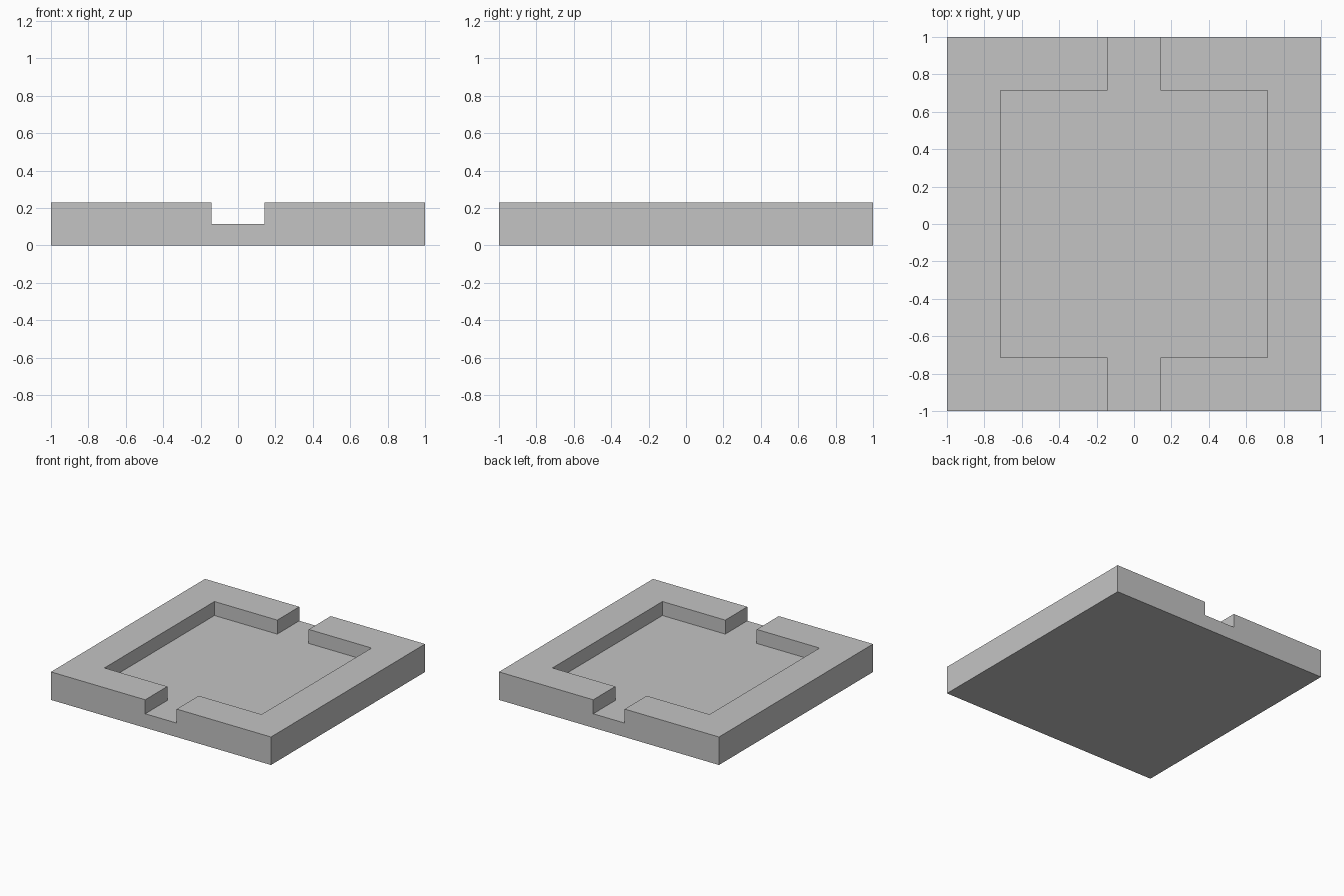
import bpy
import bmesh
from mathutils import Matrix, Vector

cube = bpy.data.objects.get("Cube")
if cube:
    bpy.data.objects.remove(cube, do_unlink=True)

HALF = 1.0       # half width of the tile
INNER = 0.714    # half width of the sunken floor
GAP = 0.143      # half width of the openings, front and back
FLOOR_Z = 0.115
TOP_Z = 0.23

# Plain grey for the whole tile
grey = bpy.data.materials.new("grey")
grey.use_nodes = True
colour = (0.55, 0.55, 0.55, 1)
grey.diffuse_color = colour
grey.node_tree.nodes["Principled BSDF"].inputs["Base Color"].default_value = colour

# Floor slab
bm = bmesh.new()
bmesh.ops.create_cube(bm, size=1, matrix=Matrix.Translation((0, 0, FLOOR_Z / 2))
                      @ Matrix.Diagonal((2 * HALF, 2 * HALF, FLOOR_Z, 1)))


def cut(axis, offset):
    normal = Vector((0, 0, 0))
    normal[axis] = 1
    bmesh.ops.bisect_plane(bm, geom=bm.verts[:] + bm.edges[:] + bm.faces[:],
                           plane_co=normal * offset, plane_no=normal)


for side in (-1, 1):
    cut(0, side * INNER)
    cut(0, side * GAP)
    cut(1, side * INNER)


# Raised walls: the rim of the slab, apart from the two openings
def is_wall(face):
    c = face.calc_center_median()
    return face.normal.z > 0.9 and (
        abs(c.x) > INNER or (abs(c.y) > INNER and abs(c.x) > GAP))


bm.normal_update()
walls = [f for f in bm.faces if is_wall(f)]
raised = bmesh.ops.extrude_face_region(bm, geom=walls)["geom"]
for v in raised:
    if isinstance(v, bmesh.types.BMVert):
        v.co.z = TOP_Z
leftover = [f for f in walls if f.is_valid]
if leftover:
    bmesh.ops.delete(bm, geom=leftover, context="FACES")

# Merge coplanar faces into clean flat surfaces
bm.normal_update()
bmesh.ops.dissolve_limit(bm, angle_limit=0.01, verts=bm.verts[:], edges=bm.edges[:])
bmesh.ops.recalc_face_normals(bm, faces=bm.faces[:])

mesh = bpy.data.meshes.new("walled_floor_tile")
bm.to_mesh(mesh)
bm.free()
mesh.materials.append(grey)
tile = bpy.data.objects.new("walled_floor_tile", mesh)
bpy.context.collection.objects.link(tile)
